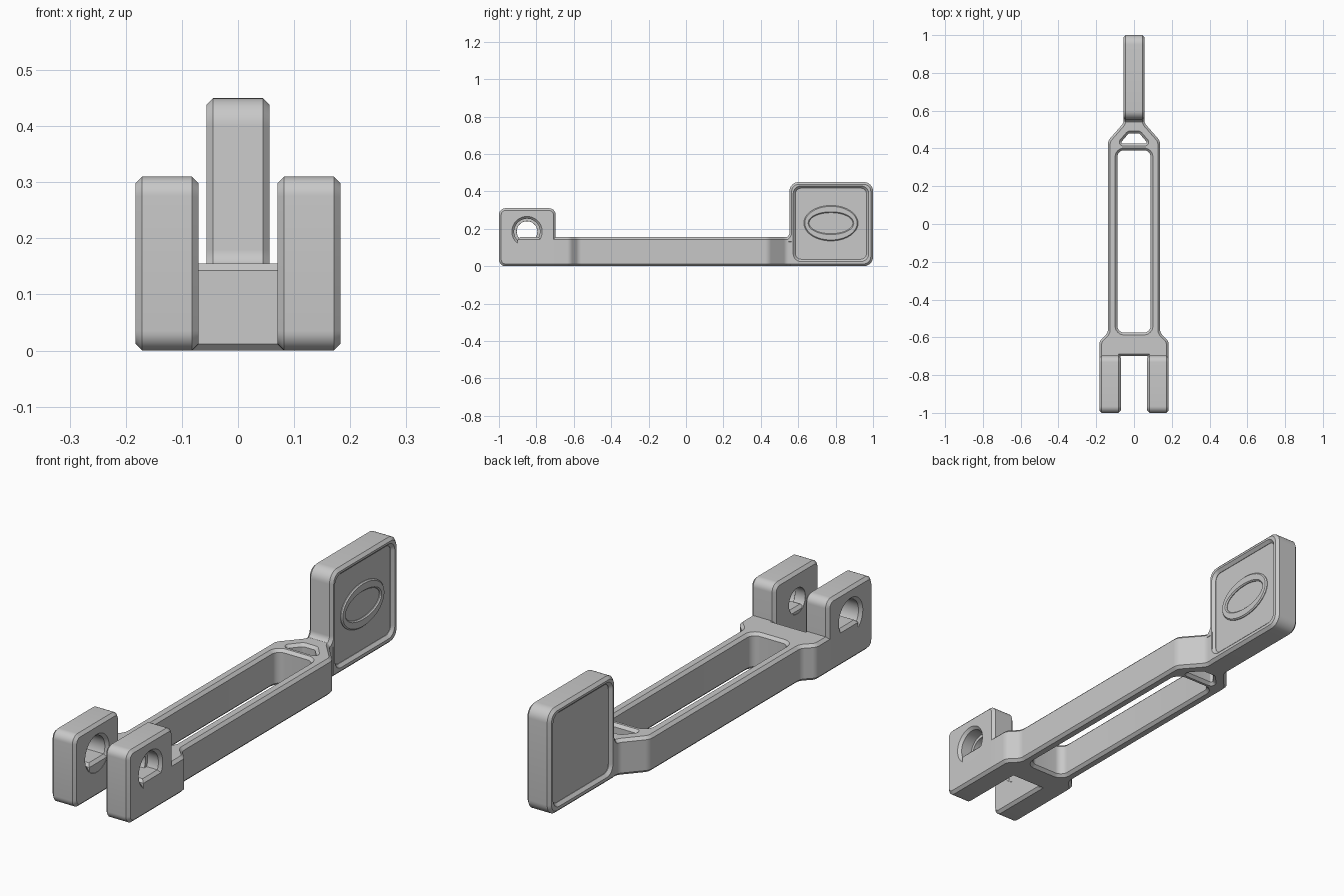
import bpy, bmesh, math
from mathutils import Vector

if "Cube" in bpy.data.objects:
    bpy.data.objects.remove(bpy.data.objects["Cube"], do_unlink=True)

grey = bpy.data.materials.new("plain grey")
grey.use_nodes = True
grey.diffuse_color = (0.58, 0.58, 0.58, 1)
grey.node_tree.nodes["Principled BSDF"].inputs["Base Color"].default_value = grey.diffuse_color

CHAMFER = 0.012
SIDEWAYS = (math.pi / 2, 0, math.pi / 2)  # profile (y, z), thickness along x


def rounded(corners, steps=8):
    """Outline with each (a, b, radius) corner replaced by an arc."""
    out = []
    for i, (a, b, r) in enumerate(corners):
        p = Vector((a, b, 0))
        if r == 0:
            out.append(p)
            continue
        prev, nxt = corners[i - 1], corners[(i + 1) % len(corners)]
        d1 = (Vector((prev[0], prev[1], 0)) - p).normalized()
        d2 = (Vector((nxt[0], nxt[1], 0)) - p).normalized()
        half = d1.angle(d2) / 2
        reach = r / math.tan(half)
        c = p + (d1 + d2).normalized() * r / math.sin(half)
        start = (p + d1 * reach - c).normalized()
        end = (p + d2 * reach - c).normalized()
        out += [c + start.slerp(end, k / steps) * r for k in range(steps + 1)]
    return out


def box(a0, a1, b0, b1, r):
    return rounded([(a0, b0, r), (a1, b0, r), (a1, b1, r), (a0, b1, r)])


def ellipse(a, b, ra, rb, n=48):
    return [Vector((a + ra * math.cos(t), b + rb * math.sin(t), 0))
            for t in (2 * math.pi * k / n for k in range(n))]


def mirrored(half):
    return rounded(half + [(-a, b, r) for a, b, r in reversed(half)])


def plate(name, outlines, thickness, location, rotation=(0, 0, 0), chamfer=CHAMFER):
    """Chamfered slab; the outlines after the first are holes."""
    curve = bpy.data.curves.new(name, "CURVE")
    curve.dimensions = "2D"
    curve.fill_mode = "BOTH"
    curve.extrude = thickness / 2 - chamfer
    curve.bevel_depth = chamfer
    curve.bevel_resolution = 0
    curve.offset = -chamfer
    for pts in outlines:
        spline = curve.splines.new("POLY")
        spline.points.add(len(pts) - 1)
        for sp, p in zip(spline.points, pts):
            sp.co = (p.x, p.y, 0, 1)
        spline.use_cyclic_u = True
    obj = bpy.data.objects.new(name, curve)
    bpy.context.collection.objects.link(obj)
    obj.location, obj.rotation_euler = location, rotation
    bpy.ops.object.select_all(action="DESELECT")
    obj.select_set(True)
    bpy.context.view_layer.objects.active = obj
    bpy.ops.object.convert(target="MESH")
    obj = bpy.context.view_layer.objects.active
    bm = bmesh.new()
    bm.from_mesh(obj.data)
    bmesh.ops.remove_doubles(bm, verts=bm.verts, dist=1e-5)
    bmesh.ops.recalc_face_normals(bm, faces=bm.faces)
    bm.to_mesh(obj.data)
    bm.free()
    obj.data.materials.clear()
    obj.data.materials.append(grey)
    bpy.ops.object.shade_smooth_by_angle(angle=math.radians(30))


# Long slotted body with fork roots and a tapered neck
body = mirrored([(0.071, -0.70, 0), (0.071, -0.9, 0), (0.183, -0.9, 0),
                 (0.183, -0.62, 0.04), (0.138, -0.575, 0.04),
                 (0.138, 0.44, 0.05), (0.055, 0.535, 0.04), (0.055, 0.575, 0)])
slot = box(-0.088, 0.088, -0.575, 0.39, 0.035)
window = mirrored([(0.075, 0.425, 0.008), (0.028, 0.48, 0.015)])
plate("lever_body", [body, slot, window], 0.155, (0, 0, 0.0775))

# Fork arms with pivot holes
PIVOT = (-0.85, 0.185)
arm = rounded([(-1, 0, 0.035), (-0.697, 0, 0), (-0.697, 0.31, 0.035), (-1, 0.31, 0.035)])
for side, name in ((1, "left_fork_arm"), (-1, "right_fork_arm")):
    plate(name, [arm, ellipse(*PIVOT, 0.069, 0.069)], 0.113,
          (side * 0.1265, 0, 0), SIDEWAYS)
# Narrower inner half of the left pivot hole
plate("bolt_seat", [ellipse(*PIVOT, 0.084, 0.084), ellipse(*PIVOT, 0.055, 0.055)],
      0.05, (0.095, 0, 0), SIDEWAYS, 0.0005)

# Upright grip: rim, recessed panel and oval ridge
rim = rounded([(0.553, 0, 0), (1, 0, 0.05), (1, 0.45, 0.05), (0.553, 0.45, 0.05),
               (0.553, 0.15, 0.03), (0.51, 0.15, 0), (0.51, 0.12, 0), (0.553, 0.12, 0)])
recess = box(0.585, 0.965, 0.037, 0.417, 0.03)
plate("grip_rim", [rim, recess], 0.113, (0, 0, 0), SIDEWAYS)
plate("grip_panel", [box(0.575, 0.975, 0.027, 0.427, 0.03)], 0.085,
      (0, 0, 0), SIDEWAYS, 0.001)
plate("oval_ridge", [ellipse(0.775, 0.23, 0.145, 0.095), ellipse(0.775, 0.23, 0.117, 0.056)],
      0.016, (0.0425, 0, 0), SIDEWAYS, 0.005)
